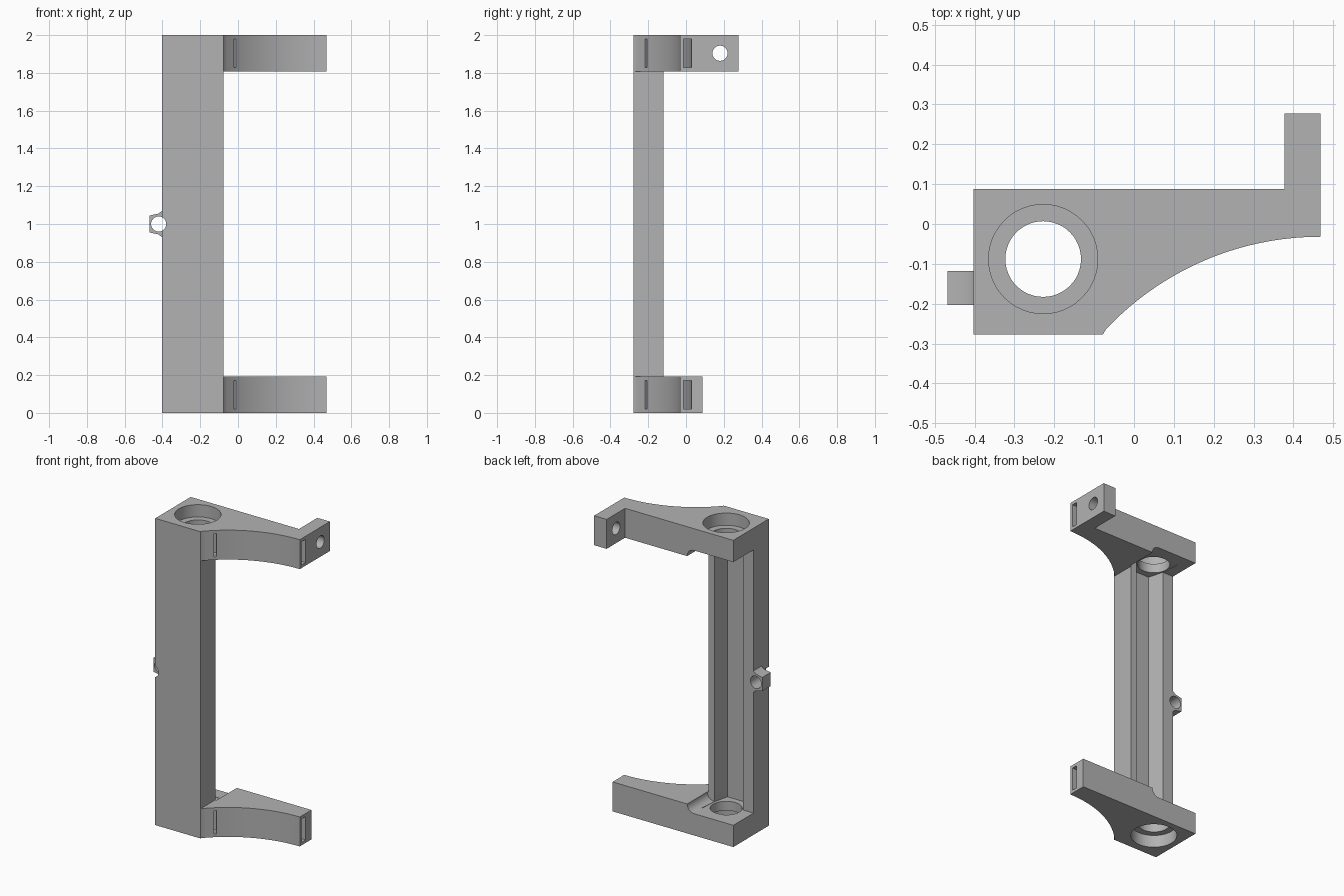
import bpy, bmesh
from math import cos, sin, radians, pi

if "Cube" in bpy.data.objects:
    bpy.data.objects.remove(bpy.data.objects["Cube"])

grey = bpy.data.materials.new("plain grey")
grey.use_nodes = True
grey.diffuse_color = (0.45, 0.45, 0.45, 1)
grey.node_tree.nodes["Principled BSDF"].inputs["Base Color"].default_value = (0.45, 0.45, 0.45, 1)


def arc(cx, cy, r, start, end, n):
    steps = [radians(start + (end - start) * i / n) for i in range(n + 1)]
    return [(cx + r * cos(a), cy + r * sin(a)) for a in steps]


def circle(cx, cy, r, n=48):
    return arc(cx, cy, r, 0, 360, n)[:-1]


def prism(name, outline, axis, lo, hi):
    """Extrude a 2D outline along one axis."""
    place = {"x": lambda u, v, w: (w, u, v),
             "y": lambda u, v, w: (u, w, v),
             "z": lambda u, v, w: (u, v, w)}[axis]
    bm = bmesh.new()
    face = bm.faces.new([bm.verts.new(place(u, v, lo)) for u, v in outline])
    extruded = bmesh.ops.extrude_face_region(bm, geom=[face])["geom"]
    verts = [g for g in extruded if isinstance(g, bmesh.types.BMVert)]
    bmesh.ops.translate(bm, verts=verts, vec=place(0, 0, hi - lo))
    bmesh.ops.recalc_face_normals(bm, faces=bm.faces)
    mesh = bpy.data.meshes.new(name)
    bm.to_mesh(mesh)
    bm.free()
    mesh.materials.append(grey)
    obj = bpy.data.objects.new(name, mesh)
    bpy.context.collection.objects.link(obj)
    return obj


def cut(obj, *cutters):
    """Subtract each cutter, then remove it."""
    bpy.ops.object.select_all(action="DESELECT")
    bpy.context.view_layer.objects.active = obj
    obj.select_set(True)
    for cutter in cutters:
        mod = obj.modifiers.new("cut", "BOOLEAN")
        mod.operation = "DIFFERENCE"
        mod.solver = "EXACT"
        mod.object = cutter
        bpy.ops.object.modifier_apply(modifier=mod.name)
        bpy.data.objects.remove(cutter)
    bpy.ops.object.shade_smooth_by_angle(angle=radians(30))


HOLE = (-0.228, -0.088)          # centre of the vertical bore
LEFT, RIGHT, FRONT, BACK = -0.403, 0.468, -0.277, 0.088
SPINE_RIGHT, SPINE_BACK = -0.078, -0.12
THICK = 0.192                    # arm height
SWEEP = (RIGHT, -0.772, 0.74)    # circle of the concave front


def groove_cutter():
    outline = [(-0.335, 0), (-0.327, SPINE_BACK), (-0.3, -0.222),
               (-0.143, -0.222), (-0.12, SPINE_BACK), (-0.112, 0)]
    return prism("groove_cutter", outline, "z", 0.14, 1.86)


def arm(name, outer, inward, ear):
    """Arm whose outer face is at height outer; inward is +1 or -1."""
    def span(a, b):
        return sorted((outer + inward * a, outer + inward * b))

    back = [(0.378, BACK), (0.378, 0.278), (RIGHT, 0.278)] if ear else [(RIGHT, BACK)]
    outline = [(LEFT, FRONT), (LEFT, BACK)] + back + arc(*SWEEP, 90, 137.9, 40)
    outline[-1] = (SPINE_RIGHT, FRONT)
    obj = prism(name, outline, "z", *span(0, THICK))

    # bore with a wider seat on the outer side
    bore = prism("bore_cutter", circle(*HOLE, 0.095), "z", *span(-0.1, 0.3))
    seat = prism("seat_cutter", circle(*HOLE, 0.137), "z", *span(-0.1, 0.08))

    # rounded step that thins the inner face around the bore
    step = [(-0.07, 0.25), (-0.5, 0.25), (-0.5, THICK - 0.05)]
    step += arc(-0.12, THICK, 0.05, -90, 0, 10)
    step = [(x, outer + inward * z) for x, z in step]
    recess = prism("recess_cutter", step, "y", SPINE_BACK, 0.2)

    # curved strap channel from the end face to the concave front
    cx, cy, r = SWEEP
    channel = arc(cx, cy, r + 0.02, 88, 130.3, 32)
    channel += arc(cx, cy, r - 0.02, 130.3, 131.5, 1)
    channel += arc(cx, cy, r + 0.06, 131.5, 88, 32)
    strap = prism("strap_cutter", channel, "z", *span(0.02, 0.172))

    cutters = [bore, seat, recess, groove_cutter(), strap]
    if ear:
        centre = outer + inward * THICK / 2
        cutters.append(prism("ear_hole_cutter", circle(0.18, centre, 0.04), "x", 0.3, 0.6))
    cut(obj, *cutters)


def pin_cutter():
    return prism("pin_cutter", circle(-0.42, 1, 0.04), "y", -0.4, 0)


arm("lower_arm", 0, 1, False)
arm("upper_arm", 2, -1, True)

# upright with a channel down its back
spine = prism("spine", [(LEFT, FRONT), (SPINE_RIGHT, FRONT), (SPINE_RIGHT, SPINE_BACK),
                        (LEFT, SPINE_BACK)], "z", THICK, 2 - THICK)
cut(spine, groove_cutter(), pin_cutter())

# small side lug with a pin hole
lug = prism("side_lug", [(-0.468, 0.955), (-0.468, 1.045), (-0.42, 1.055), (LEFT, 1.07),
                         (LEFT, 0.93), (-0.42, 0.945)], "y", -0.203, -0.118)
cut(lug, pin_cutter())
